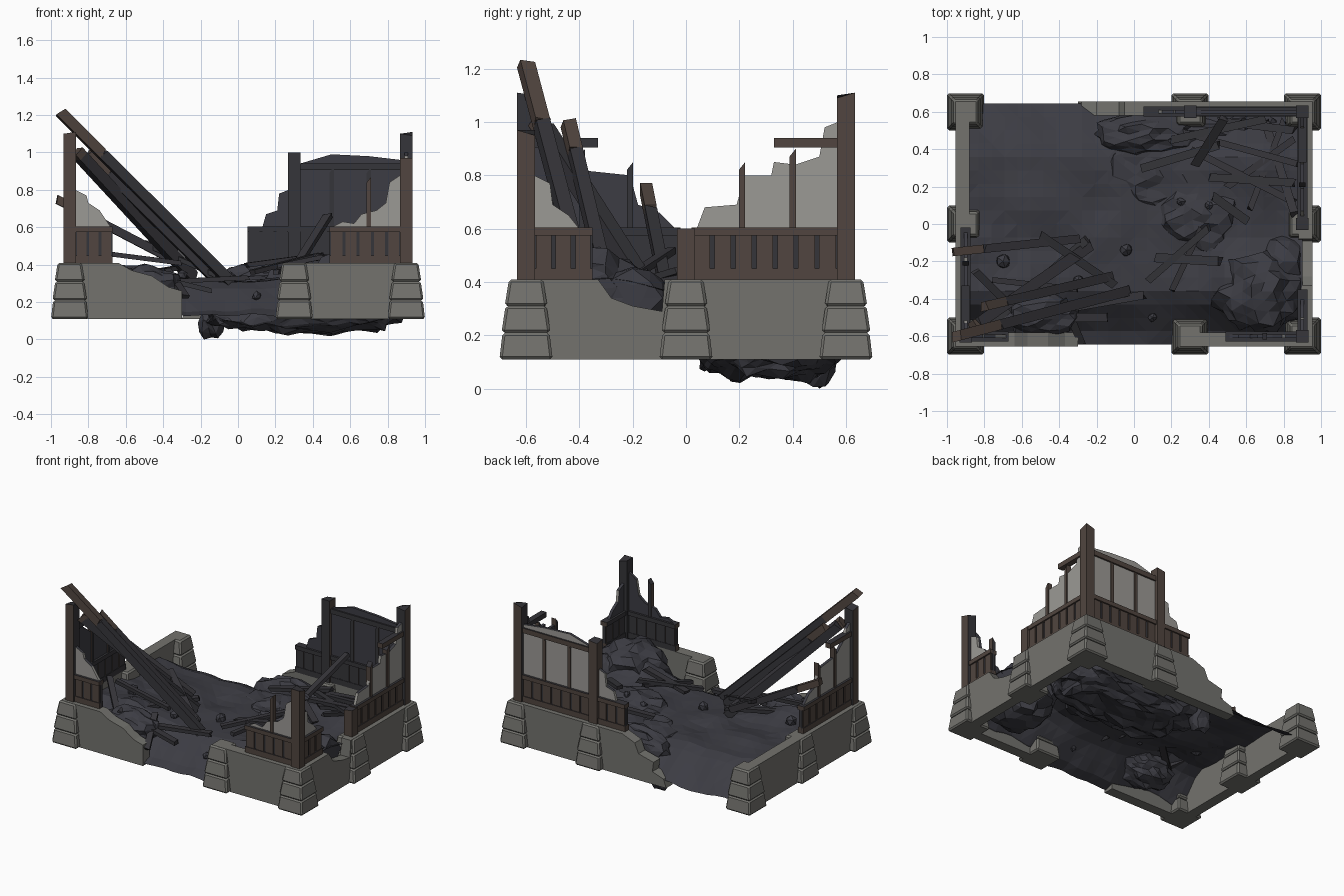
import bpy, bmesh, math, random
from mathutils import Vector, noise

random.seed(7)

def mat(name, c):
    m = bpy.data.materials.new(name)
    m.diffuse_color = (*c, 1)
    return m

STONE = mat("grey stone", (0.172, 0.170, 0.155))
PLASTER = mat("pale plaster", (0.33, 0.32, 0.30))
WOOD = mat("brown wood", (0.082, 0.060, 0.050))
BURNT = mat("burnt wood", (0.036, 0.035, 0.041))
ASH = mat("dark ash", (0.045, 0.045, 0.056))

def finish(name, bm, mats, inward=None):
    """Make the object; faces turned inward or upward take the second material."""
    bmesh.ops.recalc_face_normals(bm, faces=bm.faces)
    if inward is not None:
        for f in bm.faces:
            f.normal_update()
            if f.normal.dot(inward) > 0.3 or f.normal.z > 0.6:
                f.material_index = 1
    me = bpy.data.meshes.new(name)
    bm.to_mesh(me)
    bm.free()
    for m in mats:
        me.materials.append(m)
    ob = bpy.data.objects.new(name, me)
    bpy.context.collection.objects.link(ob)
    return ob

# each side: outward direction, distance of the wall line; u runs along x or y
SIDES = {"front": (Vector((0, -1, 0)), 0.6), "back": (Vector((0, 1, 0)), 0.6),
         "left": (Vector((-1, 0, 0)), 0.9), "right": (Vector((1, 0, 0)), 0.9)}

def place(side, u, d, z):
    n, dist = SIDES[side]
    along = Vector((0, 1, 0)) if n.x else Vector((1, 0, 0))
    return n * (dist + d) + along * u + Vector((0, 0, z))

def prism(name, side, pts, d0, d1, mats):
    """Outline in (u, z) extruded through the wall thickness."""
    bm = bmesh.new()
    a = [bm.verts.new(place(side, u, d0, z)) for u, z in pts]
    b = [bm.verts.new(place(side, u, d1, z)) for u, z in pts]
    bm.faces.new(a)
    bm.faces.new(b)
    for i in range(len(pts)):
        j = (i + 1) % len(pts)
        bm.faces.new((a[i], a[j], b[j], b[i]))
    return finish(name, bm, mats, -SIDES[side][0] if len(mats) > 1 else None)

def bar(name, side, u0, u1, z0, z1, d0=-0.02, d1=0.022, mats=(WOOD, BURNT)):
    prism(name, side, [(u0, z0), (u1, z0), (u1, z1), (u0, z1)], d0, d1, mats)

def hexa(name, corners, mats, inward=None):
    """Six-sided solid from four bottom and four top corners."""
    bm = bmesh.new()
    v = [bm.verts.new(c) for c in corners]
    for f in ((0, 1, 2, 3), (4, 5, 6, 7), (0, 1, 5, 4), (1, 2, 6, 5), (2, 3, 7, 6), (3, 0, 4, 7)):
        bm.faces.new([v[i] for i in f])
    return finish(name, bm, mats, inward)

Q = ((-1, -1), (1, -1), (1, 1), (-1, 1))

# ---- stone footing walls with broken ends
for side, pts in (
    ("front", [(-0.93, 0.11), (-0.3, 0.11), (-0.3, 0.26), (-0.37, 0.28), (-0.46, 0.34), (-0.57, 0.37), (-0.64, 0.41), (-0.93, 0.41)]),
    ("front", [(0.3, 0.11), (0.93, 0.11), (0.93, 0.41), (0.3, 0.41)]),
    ("left", [(-0.6, 0.11), (0.6, 0.11), (0.6, 0.41), (-0.6, 0.41)]),
    ("right", [(-0.6, 0.11), (0.6, 0.11), (0.6, 0.41), (-0.08, 0.41), (-0.09, 0.29), (-0.2, 0.31), (-0.28, 0.34), (-0.33, 0.41), (-0.6, 0.41)]),
    ("back", [(0.93, 0.11), (-0.3, 0.11), (-0.28, 0.17), (-0.19, 0.2), (-0.2, 0.27), (-0.08, 0.3), (-0.05, 0.37), (0.05, 0.41), (0.93, 0.41)]),
):
    prism(side + "_footing", side, pts, -0.02, 0.055, [STONE])

# ---- stacked stone piers
def pier(x, y):
    for k, (r0, r1) in enumerate(((0.1, 0.088), (0.092, 0.077), (0.08, 0.064))):
        z = 0.11 + 0.1 * k
        ob = hexa("stone_pier_block",
                  [(x + a * r0, y + b * r0, z) for a, b in Q] + [(x + a * r1, y + b * r1, z + 0.1) for a, b in Q], [STONE])
        m = ob.modifiers.new("bevel", "BEVEL")
        m.width = 0.01
        m.segments = 1

for p in ((-0.9, -0.6), (-0.9, 0.6), (0.9, -0.6), (0.9, 0.6), (-0.9, 0), (0.9, 0), (0.3, -0.6), (0.3, 0.6)):
    pier(*p)

# ---- upright posts with splintered tops
for x, y, top, inward in ((-0.9, -0.6, 1.11, (1, 1, 0)), (0.9, -0.6, 0.97, (-1, 1, 0)), (0.9, 0.6, 1.11, (-1, -1, 0)),
                          (0.3, 0.6, 1.0, (0, -1, 0)), (0.9, 0.0, 0.6, (-1, 0, 0))):
    r = 0.033
    hexa("post", [(x + a * r, y + b * r, 0.4) for a, b in Q] +
         [(x + a * r, y + b * r, top - random.choice((0, 0.01, 0.02))) for a, b in Q],
         [WOOD, BURNT], Vector(inward).normalized())

# ---- timber wainscot: rails, battens and dark backing
def wainscot(side, u0, u1):
    bar(side + "_wainscot_backing", side, u0, u1, 0.41, 0.6, -0.012, 0.01, [BURNT])
    bar(side + "_bottom_rail", side, u0, u1, 0.41, 0.45)
    bar(side + "_top_rail", side, u0, u1, 0.575, 0.605, -0.025, 0.027)
    n = max(1, round((u1 - u0) / 0.078))
    w = (u1 - u0) / n
    for i in range(n):
        bar(side + "_batten", side, u0 + i * w + 0.008, u0 + (i + 1) * w - 0.008, 0.44, 0.58, -0.017, 0.017)

for s, a, b in (("front", -0.87, -0.67), ("front", 0.49, 0.87), ("left", -0.57, -0.02),
                ("right", -0.57, -0.35), ("right", 0.02, 0.57), ("back", 0.05, 0.27), ("back", 0.33, 0.87)):
    wainscot(s, a, b)

# ---- broken plaster panels, charred on the inside
for side, pts in (
    ("front", [(-0.87, 0.6), (-0.87, 0.8), (-0.81, 0.77), (-0.8, 0.73), (-0.74, 0.69), (-0.68, 0.6)]),
    ("front", [(0.5, 0.6), (0.56, 0.63), (0.62, 0.62), (0.66, 0.67), (0.74, 0.69), (0.79, 0.73), (0.81, 0.84), (0.87, 0.88), (0.87, 0.6)]),
    ("left", [(-0.57, 0.6), (-0.57, 1.0), (-0.53, 0.97), (-0.5, 0.9), (-0.4, 0.82), (-0.21, 0.8), (-0.18, 0.69), (-0.1, 0.66), (-0.04, 0.6)]),
    ("right", [(-0.57, 0.6), (-0.57, 0.8), (-0.51, 0.77), (-0.5, 0.69), (-0.44, 0.65), (-0.4, 0.6)]),
    ("right", [(0.57, 0.6), (0.57, 1.0), (0.52, 0.98), (0.5, 0.87), (0.41, 0.84), (0.33, 0.85), (0.32, 0.8), (0.22, 0.8), (0.19, 0.69), (0.07, 0.68), (0.04, 0.6)]),
    ("back", [(0.27, 0.6), (0.27, 0.8), (0.22, 0.78), (0.21, 0.69), (0.15, 0.67), (0.13, 0.6)]),
    ("back", [(0.33, 0.6), (0.33, 0.94), (0.5, 0.99), (0.7, 0.98), (0.87, 0.96), (0.87, 0.6)]),
):
    prism(side + "_plaster", side, pts, -0.01, 0.01, [PLASTER, ASH])

# ---- thin studs and upper rails
for s, u, top in (("front", 0.7, 0.87), ("left", -0.39, 0.9), ("left", -0.21, 0.85), ("right", 0.4, 0.9),
                  ("right", 0.21, 0.85), ("back", 0.5, 0.92), ("back", 0.7, 0.92)):
    prism(s + "_stud", s, [(u - 0.012, 0.6), (u + 0.012, 0.6), (u + 0.012, top), (u - 0.012, top - 0.03)], -0.018, 0.018, [WOOD, BURNT])
for s, a, b in (("left", -0.57, -0.33), ("right", 0.33, 0.57), ("back", 0.33, 0.87)):
    bar(s + "_upper_rail", s, a, b, 0.905, 0.94)

# ---- collapsed floor: ash heightfield falling away at the front and back gaps
MOUNDS = ((-0.62, -0.45, 0.2, 0.2, 0.08), (0.35, 0.05, 0.2, 0.16, 0.05), (0.65, -0.35, 0.24, 0.2, 0.14),
          (0.1, 0.48, 0.25, 0.13, 0.06), (0.62, 0.38, 0.3, 0.25, 0.08))

def step(t):
    t = max(0, min(1, t))
    return t * t * (3 - 2 * t)

def height(x, y):
    h = 0.13 + (0.18 + 0.06 * x * x) * step((y + 0.64) / 0.3) * step((0.72 - y) / 0.4)
    for mx, my, rx, ry, k in MOUNDS:
        h += k * math.exp(-((x - mx) / rx) ** 2 - ((y - my) / ry) ** 2)
    return h + 0.03 * noise.noise(Vector((x * 5, y * 5, 1)))

bm = bmesh.new()
bmesh.ops.create_grid(bm, x_segments=26, y_segments=18, size=1)
for v in bm.verts:
    x, y = v.co.x * 0.9, v.co.y * 0.645
    v.co = (x, y, height(x, y))
bmesh.ops.triangulate(bm, faces=bm.faces)
finish("ash_floor", bm, [ASH])

# ---- lumpy rubble heaps; power below 1 makes them boxier, floor clips the underside
def heap(name, c, r, sub=3, rough=0.3, power=1.0, floor=0.14):
    bm = bmesh.new()
    bmesh.ops.create_icosphere(bm, subdivisions=sub, radius=1)
    c = Vector(c)
    for v in bm.verts:
        k = 1 + rough * noise.noise(v.co * 2.6 + c * 9)
        q = Vector([math.copysign(abs(t) ** power, t) * s for t, s in zip(v.co, r)])
        v.co = c + q * k
        v.co.z = max(v.co.z, floor)
        v.co.x = min(v.co.x, 0.89)
        v.co.y = min(v.co.y, 0.59)
        if floor < 0.1:
            v.co.z = max(0.0, v.co.z + 0.05 * noise.noise(v.co * 11))
    finish(name, bm, [ASH])

heap("rubble_under_back", (0.36, 0.31, 0.19), (0.53, 0.28, 0.15), 4, 0.16, 0.7, 0.045)
heap("rubble_under_tip", (-0.14, 0.5, 0.1), (0.07, 0.07, 0.11), 2, 0.3, 1, 0)
heap("rubble_middle", (0.36, 0.05, 0.27), (0.24, 0.2, 0.13))
heap("rubble_front_right", (0.68, -0.36, 0.32), (0.24, 0.22, 0.2))
heap("rubble_back_break", (0.08, 0.48, 0.26), (0.28, 0.12, 0.14))
heap("rubble_right_break", (0.8, -0.2, 0.34), (0.13, 0.13, 0.12), 2)
heap("rubble_front_left", (-0.5, -0.48, 0.28), (0.2, 0.12, 0.12))
for x, y, r in ((-0.7, -0.2, 0.04), (-0.04, -0.14, 0.035), (0.25, 0.12, 0.025), (0.4, 0.1, 0.025), (-0.3, -0.3, 0.03), (0.1, -0.5, 0.025)):
    heap("loose_stone", (x, y, height(x, y) + r * 0.5), (r, r, r), 1)

# ---- fallen timbers
def timber(a, b, w, t, m=BURNT, name="fallen_timber"):
    a, b = Vector(a), Vector(b)
    d = (b - a).normalized()
    s = d.cross(Vector((0, 0, 1))).normalized()
    up = s.cross(d)
    ends = [p + s * (i * w / 2) + up * (j * t / 2) + d * random.uniform(-0.015, 0.015) for p in (a, b) for i, j in Q]
    hexa(name, ends, [m])

# large leaning beams with unburnt tips
for a, b, w, tip in (((-0.95, -0.6, 1.215), (-0.04, -0.36, 0.31), 0.055, 0.25), ((-0.8, -0.44, 0.99), (-0.12, -0.28, 0.32), 0.05, 0.15),
                     ((-0.86, -0.55, 1.0), (-0.24, -0.12, 0.33), 0.06, 0.03), ((-0.97, -0.15, 0.75), (-0.3, -0.08, 0.4), 0.045, 0.25)):
    a, b = Vector(a), Vector(b)
    mid = a.lerp(b, tip)
    timber(a, mid, w, w, WOOD, "beam_tip")
    timber(mid, b, w, w, BURNT, "leaning_beam")

# planks lying on the rubble: x, y, lift at both ends
for x0, y0, l0, x1, y1, l1 in (
    (-0.78, -0.55, 0.1, -0.25, -0.08, 0.07), (-0.5, -0.06, 0.2, -0.1, -0.33, 0.03), (-0.38, -0.4, 0.05, -0.28, -0.64, 0.1),
    (-0.75, -0.3, 0.1, -0.3, -0.35, 0.08), (-0.6, -0.5, 0.08, -0.15, -0.5, 0.05), (0.08, -0.3, 0.05, 0.4, -0.02, 0.08),
    (0.2, -0.36, 0.04, 0.36, -0.02, 0.06), (0.12, -0.18, 0.06, 0.46, -0.2, 0.06), (-0.35, -0.45, 0.03, 0.05, -0.38, 0.03),
    (0.33, 0.32, 0.05, 0.48, 0.56, 0.42), (0.15, 0.52, 0.06, 0.88, 0.32, 0.08), (0.3, 0.4, 0.08, 0.85, 0.12, 0.1),
    (0.45, 0.55, 0.08, 0.86, 0.5, 0.1), (0.5, 0.2, 0.06, 0.85, 0.45, 0.06), (0.62, 0.08, 0.08, 0.8, 0.55, 0.1),
    (0.05, 0.3, 0.08, 0.45, 0.42, 0.1), (0.4, 0.25, 0.06, 0.86, 0.22, 0.1), (0.7, 0.55, 0.05, 0.86, 0.05, 0.15),
    (-0.85, -0.25, 0.1, -0.55, -0.55, 0.05), (0.42, 0.15, 0.08, 0.6, 0.02, 0.05), (0.2, 0.45, 0.06, 0.7, 0.56, 0.12)):
    timber((x0, y0, height(x0, y0) + l0), (x1, y1, height(x1, y1) + l1), random.uniform(0.03, 0.05), 0.025, BURNT, "fallen_plank")
